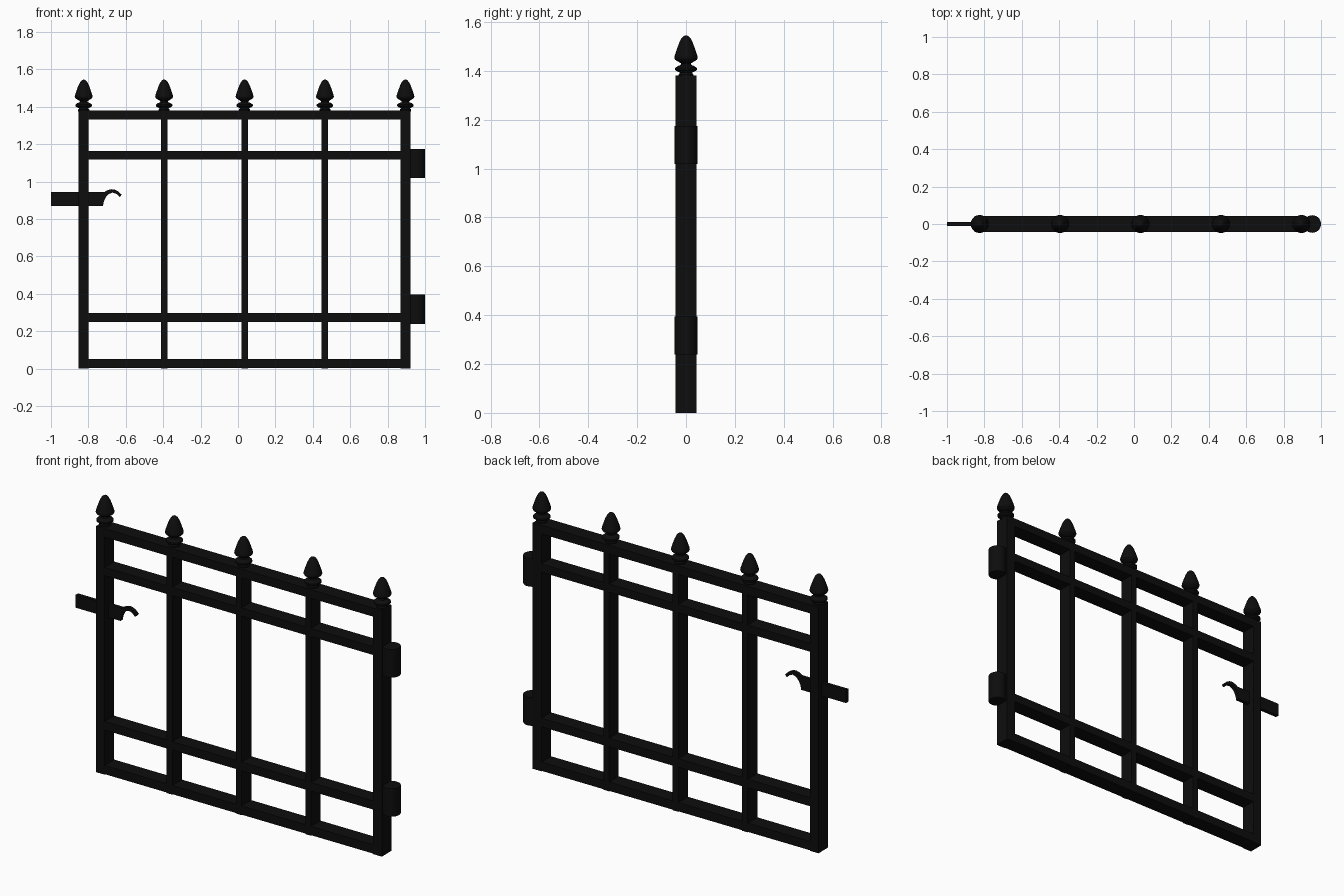
import bpy, bmesh, math

if "Cube" in bpy.data.objects:
    bpy.data.objects.remove(bpy.data.objects["Cube"])

iron = bpy.data.materials.new("black_iron")
iron.diffuse_color = (0.004, 0.004, 0.004, 1)
iron.use_nodes = True
iron.node_tree.nodes["Principled BSDF"].inputs["Base Color"].default_value = iron.diffuse_color
DEPTH = 0.085


def make(name, bm, smooth=False):
    bmesh.ops.recalc_face_normals(bm, faces=bm.faces)
    me = bpy.data.meshes.new(name)
    bm.to_mesh(me)
    bm.free()
    me.materials.append(iron)
    ob = bpy.data.objects.new(name, me)
    bpy.context.collection.objects.link(ob)
    if smooth:
        bpy.ops.object.select_all(action='DESELECT')
        ob.select_set(True)
        bpy.context.view_layer.objects.active = ob
        bpy.ops.object.shade_smooth_by_angle(angle=math.radians(40))
    return ob


def box(name, x0, x1, z0, z1, depth=DEPTH):
    bm = bmesh.new()
    bmesh.ops.create_cube(bm, size=1)
    for v in bm.verts:
        v.co.x = x0 if v.co.x < 0 else x1
        v.co.z = z0 if v.co.z < 0 else z1
        v.co.y *= depth
    return make(name, bm)


def lathe(name, x, profile, steps=32):
    bm = bmesh.new()
    rings = []
    for r, z in profile:
        rings.append([bm.verts.new((x + r * math.cos(2 * math.pi * i / steps),
                                    r * math.sin(2 * math.pi * i / steps), z))
                      for i in range(steps)])
    for a, b in zip(rings, rings[1:]):
        for i in range(steps):
            j = (i + 1) % steps
            bm.faces.new((a[i], a[j], b[j], b[i]))
    bm.faces.new(rings[0])
    bm.faces.new(rings[-1])
    return make(name, bm, True)


# Outer posts and thinner inner bars, each with a spear finial
FINIAL = [(0.030, 1.375), (0.030, 1.385), (0.024, 1.392), (0.036, 1.397),
          (0.044, 1.403), (0.044, 1.411), (0.036, 1.418), (0.022, 1.424),
          (0.020, 1.430), (0.030, 1.436), (0.044, 1.445), (0.048, 1.453),
          (0.046, 1.463), (0.038, 1.487), (0.029, 1.512), (0.019, 1.532),
          (0.010, 1.542), (0.003, 1.545)]
for i in range(5):
    x = -0.825 + 0.43 * i
    half = 0.027 if i in (0, 4) else 0.0175
    box("post" if i in (0, 4) else "bar", x - half, x + half, 0, 1.38)
    lathe("finial", x, FINIAL)

# Horizontal rails between the posts
for z0, z1 in ((0.003, 0.052), (0.25, 0.298), (1.117, 1.163), (1.332, 1.38)):
    box("rail", -0.798, 0.868, z0, z1)

# Hinge barrels
for z0, z1 in ((0.238, 0.395), (1.018, 1.175)):
    lathe("hinge_barrel", 0.953, [(0.047, z0), (0.047, z1)])

# Latch plate with curled thumb hook
outline = [(-1, 0.87), (-0.722, 0.87), (-0.717, 0.895), (-0.706, 0.917),
           (-0.690, 0.934), (-0.670, 0.941), (-0.650, 0.934), (-0.632, 0.917),
           (-0.622, 0.930), (-0.640, 0.947), (-0.660, 0.957), (-0.678, 0.959),
           (-0.698, 0.954), (-0.716, 0.943), (-1, 0.943)]
bm = bmesh.new()
face = bm.faces.new([bm.verts.new((x, -0.01, z)) for x, z in outline])
ext = bmesh.ops.extrude_face_region(bm, geom=[face])
bmesh.ops.translate(bm, vec=(0, 0.02, 0),
                    verts=[v for v in ext["geom"] if isinstance(v, bmesh.types.BMVert)])
make("latch", bm)
